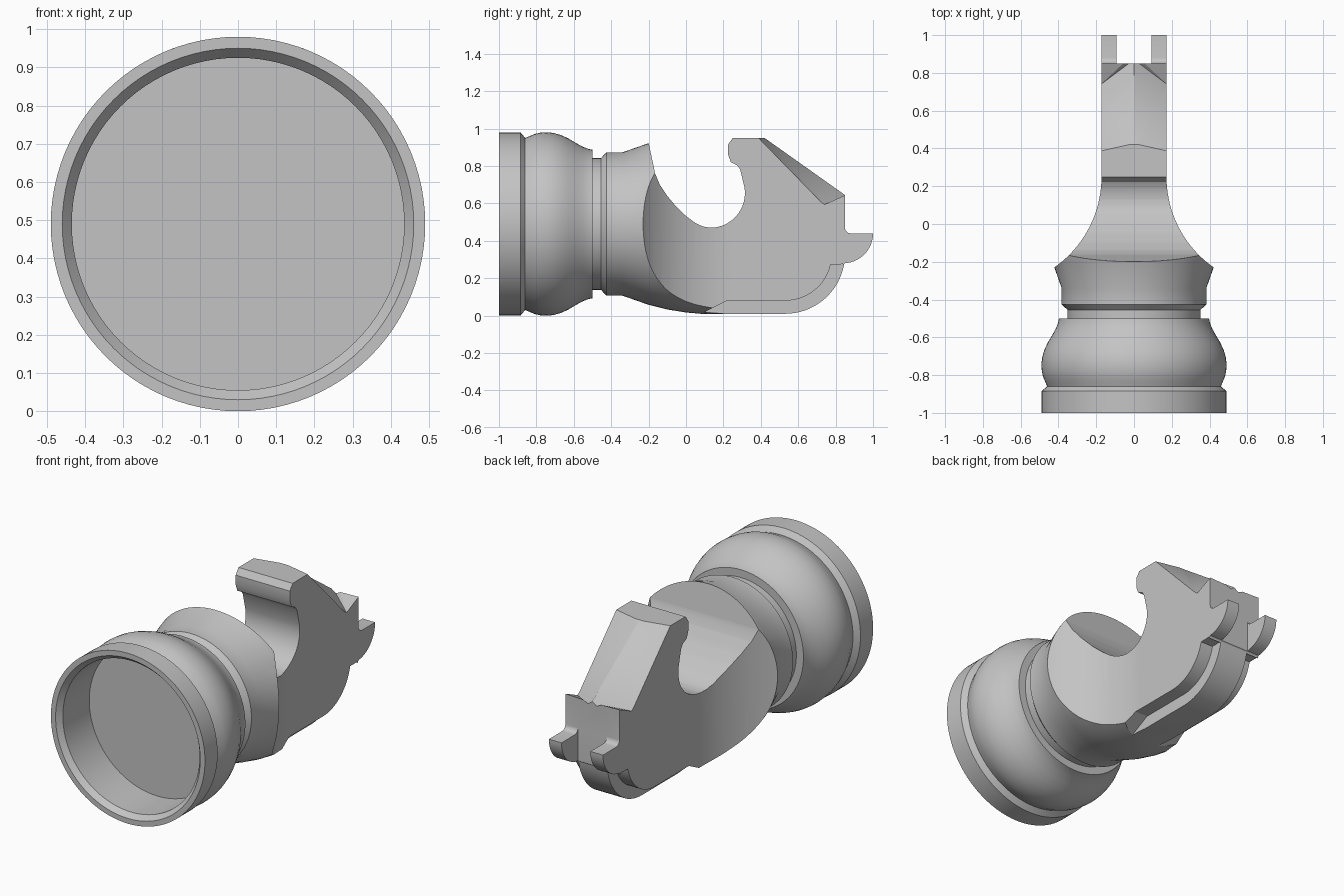
import bpy, bmesh
from math import sin, cos, pi, radians

cube = bpy.data.objects.get("Cube")
if cube:
    bpy.data.objects.remove(cube, do_unlink=True)

AXIS = 0.49      # height of the turning axis
HALF = 0.172     # half width of the hook
RIB = 0.092      # half width of the rib and of the gap between the prongs

grey = bpy.data.materials.new("plain_grey")
grey.use_nodes = True
colour = (0.55, 0.55, 0.55, 1)
grey.diffuse_color = colour
grey.node_tree.nodes["Principled BSDF"].inputs["Base Color"].default_value = colour


def arc(cx, cy, r, start, end, n=16):
    angles = [radians(start + (end - start) * i / n) for i in range(n + 1)]
    return [(cx + r * cos(a), cy + r * sin(a)) for a in angles]


def add_object(name, bm):
    bmesh.ops.recalc_face_normals(bm, faces=bm.faces)
    mesh = bpy.data.meshes.new(name)
    bm.to_mesh(mesh)
    bm.free()
    ob = bpy.data.objects.new(name, mesh)
    mesh.materials.append(grey)
    bpy.context.collection.objects.link(ob)
    return ob


def prism(name, outline, low, high, place):
    """Extrude an outline between two levels; place maps (u, v, level) to a point."""
    bm = bmesh.new()
    a = [bm.verts.new(place(u, v, low)) for u, v in outline]
    b = [bm.verts.new(place(u, v, high)) for u, v in outline]
    bm.faces.new(a)
    bm.faces.new(b)
    for i in range(len(a)):
        j = (i + 1) % len(a)
        bm.faces.new((a[i], a[j], b[j], b[i]))
    return add_object(name, bm)


def side_on(y, z, x):
    return (x, y, z)


def plan(x, y, z):
    return (x, y, z)


def turned(name, profile, n=96):
    """Turn a (y, radius) profile that begins and ends on the axis."""
    bm = bmesh.new()
    rings = []
    for y, r in profile:
        count = n if r else 1
        rings.append([bm.verts.new((r * sin(2 * pi * i / n), y, AXIS + r * cos(2 * pi * i / n)))
                      for i in range(count)])
    for a, b in zip(rings, rings[1:]):
        for i in range(n):
            j = (i + 1) % n
            quad = [a[i % len(a)], a[j % len(a)], b[j % len(b)], b[i % len(b)]]
            bm.faces.new(list(dict.fromkeys(quad)))
    return add_object(name, bm)


def combine(target, tool, operation):
    mod = target.modifiers.new(operation.lower(), 'BOOLEAN')
    mod.operation = operation
    mod.solver = 'EXACT'
    mod.object = tool
    bpy.context.view_layer.objects.active = target
    bpy.ops.object.modifier_apply(modifier=mod.name)
    bpy.data.objects.remove(tool, do_unlink=True)


# Hollow cup, rounded bulb, grooved neck and widening shoulder
body = turned("hook_fitting", [
    (-0.73, 0), (-0.73, 0.435), (-0.97, 0.435), (-1, 0.46), (-1, 0.49),
    (-0.885, 0.49), (-0.86, 0.46), (-0.84, 0.468), (-0.81, 0.481),
    (-0.78, 0.488), (-0.745, 0.49), (-0.71, 0.487), (-0.67, 0.476),
    (-0.63, 0.458), (-0.59, 0.434), (-0.55, 0.412), (-0.52, 0.401), (-0.5, 0.397),
    (-0.5, 0.352), (-0.455, 0.352), (-0.425, 0.383), (-0.34, 0.383),
    (-0.2, 0.432), (-0.1, 0.457), (0, 0.473), (0.08, 0.48), (0.2, 0.488),
    (0.2, 0.8), (1.2, 0.8), (1.2, 0)])

# Flanks sweep inward to the narrow hook
R = 0.586
flank = [(0.9, -1.2), (0.9, -0.3)] + arc(HALF + R, 0.25, R, 250, 180, 24) + [(HALF, 1.3)]
flank += [(-x, y) for x, y in reversed(flank)]
combine(body, prism("plan_shape", flank, -1, 2, plan), 'INTERSECT')

# Hook outline: throat, lip, sloping back, prong and round heel
side = [(-1.2, -0.5), (-1.2, 1.5), (-0.322, 1.5), (-0.165, 0.76), (-0.14, 0.70),
        (-0.1, 0.64), (-0.05, 0.58), (0, 0.533), (0.05, 0.495), (0.09, 0.477)]
side += arc(0.13, 0.655, 0.185, -90, 10)
side += [(0.29, 0.78), (0.275, 0.803), (0.24, 0.82), (0.225, 0.86), (0.225, 0.915),
         (0.25, 0.95), (0.42, 0.95), (0.85, 0.645)]
side += arc(0.88, 0.47, 0.03, 180, 270, 5)
side += arc(0.84, 0.44, 0.16, 0, -86)
side += arc(0.53, 0.33, 0.32, -10, -90)
side += [(0.08, 0.01), (0.05, -0.5)]
combine(body, prism("side_shape", side, -1, 1, side_on), 'INTERSECT')

# Ledges beside the central heel rib
ledge = [(0.04, -0.01), (0.22, 0.08)] + arc(0.53, 0.33, 0.25, -90, -13)
ledge += [(0.84, 0.275), (0.87, 0.2), (0.87, -0.1), (0.04, -0.1)]
for s in (-1, 1):
    combine(body, prism("ledge_cut", ledge, s * RIB, s * 0.4, side_on), 'DIFFERENCE')

# Gap between the two prongs
gap = [(-RIB, 0.85), (RIB, 0.85), (RIB, 1.2), (-RIB, 1.2)]
combine(body, prism("prong_gap", gap, 0.2, 1.2, plan), 'DIFFERENCE')

# Ridged slope on the back of the hook, with a small raised corner each side
W = HALF + 0.008
bm = bmesh.new()
crest = bm.verts.new((0, 0.425, 0.951))
foot = bm.verts.new((0, 0.87, 0.631))
for s in (-1, 1):
    brow = bm.verts.new((s * W, 0.385, 0.951))
    valley = bm.verts.new((s * W, 0.735, 0.592))
    inner = bm.verts.new((s * 0.035, 0.87, 0.648))
    corner = bm.verts.new((s * W, 0.87, 0.653))
    for tri in ((crest, brow, valley), (crest, valley, foot),
                (foot, valley, inner), (inner, valley, corner)):
        bm.faces.new(tri if s < 0 else tri[::-1])
made = bmesh.ops.extrude_face_region(bm, geom=bm.faces[:])
for v in made["geom"]:
    if isinstance(v, bmesh.types.BMVert):
        v.co.z = 1.2
combine(body, add_object("slope_cut", bm), 'DIFFERENCE')

# Smooth the curves, keep the edges crisp
bpy.ops.object.select_all(action='DESELECT')
body.select_set(True)
bpy.context.view_layer.objects.active = body
bpy.ops.object.shade_smooth_by_angle(angle=radians(25))
